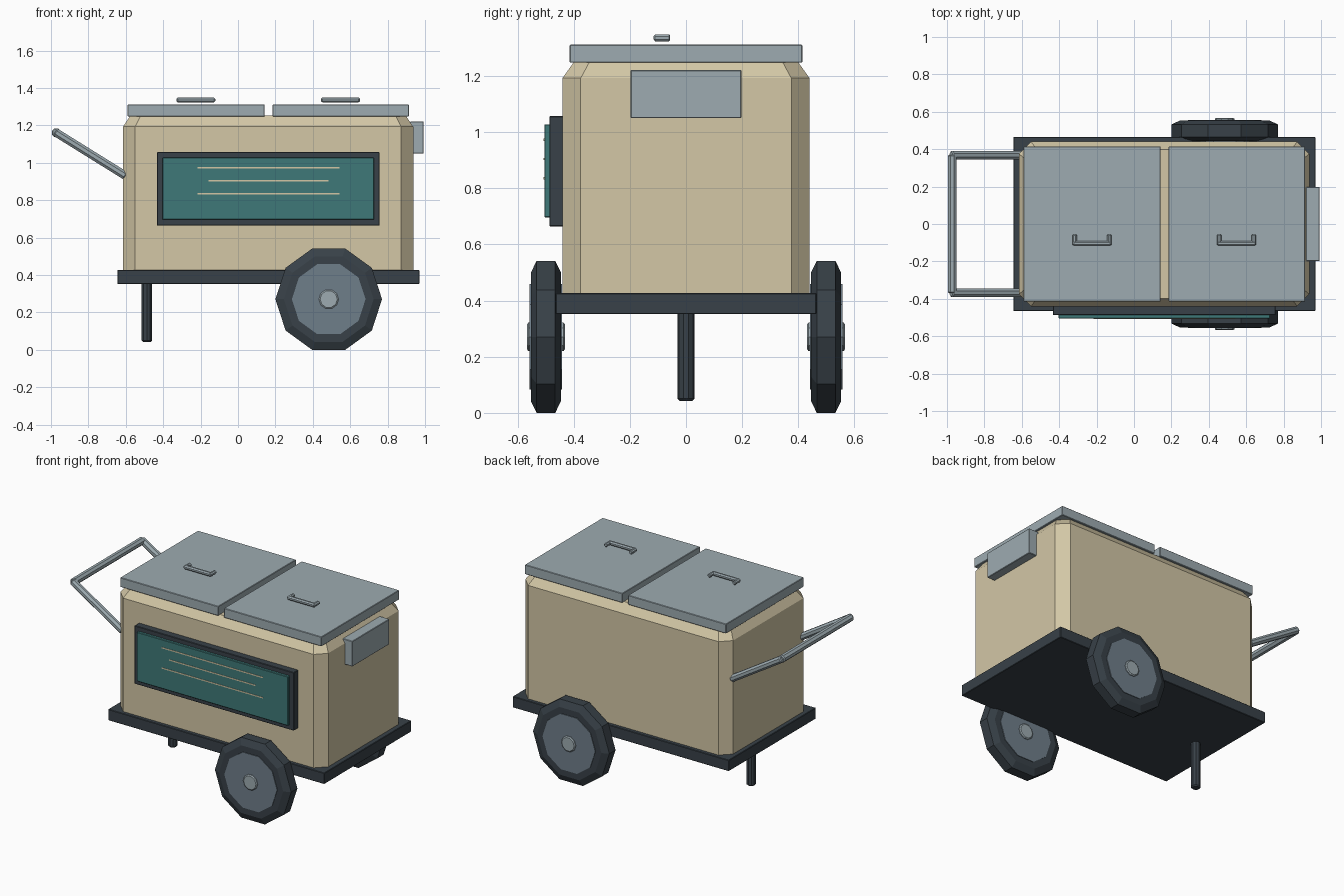
import bpy, bmesh, math
from mathutils import Vector

cube = bpy.data.objects.get("Cube")
if cube:
    bpy.data.objects.remove(cube, do_unlink=True)


def material(name, rgb):
    """Flat colour given as sRGB 0-255, stored linear."""
    lin = [((c / 255 + 0.055) / 1.055) ** 2.4 for c in rgb] + [1]
    m = bpy.data.materials.new(name)
    m.use_nodes = True
    m.diffuse_color = lin
    m.node_tree.nodes["Principled BSDF"].inputs["Base Color"].default_value = lin
    return m


CREAM = material("cream paint", (211, 199, 166))
METAL = material("pale metal", (157, 171, 177))
DARK = material("charcoal", (56, 65, 72))
SLATE = material("slate wheel disc", (111, 126, 138))
TEAL = material("teal panel", (62, 121, 120))


def add(name, bm, mat):
    bmesh.ops.recalc_face_normals(bm, faces=bm.faces)
    mesh = bpy.data.meshes.new(name)
    bm.to_mesh(mesh)
    bm.free()
    mesh.materials.append(mat)
    ob = bpy.data.objects.new(name, mesh)
    bpy.context.collection.objects.link(ob)
    return ob


def box(name, x, y, z, mat, bevel=0.003):
    """Box from (min, max) pairs with a slight edge bevel."""
    bm = bmesh.new()
    bmesh.ops.create_cube(bm, size=1)
    for v in bm.verts:
        v.co = [r[0] if c < 0 else r[1] for c, r in zip(v.co, (x, y, z))]
    if bevel:
        bmesh.ops.bevel(bm, geom=bm.edges[:], offset=bevel, segments=1, affect='EDGES')
    return add(name, bm, mat)


def loft(name, rings, mat):
    """Skin a list of equal-length rings and cap both ends."""
    bm = bmesh.new()
    loops = [[bm.verts.new(p) for p in ring] for ring in rings]
    n = len(loops[0])
    for a, b in zip(loops, loops[1:]):
        for i in range(n):
            j = (i + 1) % n
            bm.faces.new((a[i], a[j], b[j], b[i]))
    bm.faces.new(loops[0])
    bm.faces.new(loops[-1])
    return add(name, bm, mat)


def lathe_y(name, profile, centre, sides, mat):
    """Solid turned about a y axis; profile is (radius, y offset) pairs."""
    cx, cy, cz = centre
    angles = [math.tau * i / sides for i in range(sides)]
    rings = [[(cx + r * math.cos(a), cy + y, cz + r * math.sin(a)) for a in angles]
             for r, y in profile]
    return loft(name, rings, mat)


def rod(name, start, end, radius, sides, mat):
    """Cylinder with small chamfered ends."""
    start, end = Vector(start), Vector(end)
    axis = end - start
    turn = axis.to_track_quat('Z', 'Y')
    length, c = axis.length, radius * 0.25
    rings = []
    for r, d in ((radius - c, 0), (radius, c), (radius, length - c), (radius - c, length)):
        rings.append([start + turn @ Vector((r * math.cos(math.tau * (i + 0.5) / sides),
                                             r * math.sin(math.tau * (i + 0.5) / sides), d))
                      for i in range(sides)])
    return loft(name, rings, mat)


# Chassis and front leg
box("chassis", (-0.645, 0.97), (-0.465, 0.465), (0.352, 0.427), DARK)
rod("support_leg", (-0.487, 0, 0.043), (-0.487, 0, 0.36), 0.03, 10, DARK)


# Body with chamfered corners and a tapered top rim
def body_ring(hx, hy, cut, z):
    quarter = [(hx, hy - cut), (hx - cut, hy)]
    half = quarter + [(-x, y) for x, y in reversed(quarter)]
    return [(x + 0.161, y, z) for x, y in half + [(-x, -y) for x, y in half]]


loft("body", [body_ring(0.776, 0.44, 0.065, 0.42),
              body_ring(0.776, 0.44, 0.065, 1.193),
              body_ring(0.736, 0.398, 0.055, 1.252)], CREAM)

# Lids, each with a flat U-shaped grip
for side, x0, x1, grip_x in (("right", -0.59, 0.143, -0.225), ("left", 0.185, 0.914, 0.548)):
    box(side + "_lid", (x0, x1), (-0.415, 0.415), (1.248, 1.312), METAL)
    z, y = 1.336, -0.103
    rod(side + "_lid_grip", (grip_x - 0.1, y, z), (grip_x + 0.1, y, z), 0.014, 8, METAL)
    for s in (-1, 1):
        x = grip_x + s * 0.093
        rod(side + "_lid_grip_end", (x, y - 0.01, z), (x, -0.057, z), 0.013, 8, METAL)

# Side box
box("side_box", (0.92, 0.993), (-0.198, 0.198), (1.05, 1.221), METAL)

# Framed front panel with three thin lines
box("panel_frame", (-0.433, 0.757), (-0.487, -0.43), (0.664, 1.057), DARK)
box("panel", (-0.403, 0.727), (-0.505, -0.48), (0.696, 1.028), TEAL)
for z, half in ((0.973, 0.379), (0.905, 0.322), (0.836, 0.379)):
    box("panel_line", (0.163 - half, 0.163 + half), (-0.507, -0.503),
        (z - 0.004, z + 0.004), CREAM, 0)

# Push handle
for s in (-1, 1):
    rod("push_handle_arm", (-0.6, s * 0.368, 0.93), (-0.978, s * 0.368, 1.165), 0.024, 8, METAL)
rod("push_handle_bar", (-0.972, -0.37, 1.161), (-0.972, 0.37, 1.161), 0.025, 8, METAL)

# Wheels: tyre, disc and hub
for side, s in (("front", -1), ("back", 1)):
    c = (0.485, s * 0.499, 0.271)
    lathe_y(side + "_tyre", [(0.24, -0.054), (0.285, -0.033), (0.285, 0.033), (0.24, 0.054)],
            c, 10, DARK)
    lathe_y(side + "_wheel_disc", [(0.197, -0.058), (0.197, 0.058)], c, 10, SLATE)
    lathe_y(side + "_hub", [(0.046, -0.068), (0.053, -0.063), (0.053, 0.063), (0.046, 0.068)],
            c, 10, METAL)
